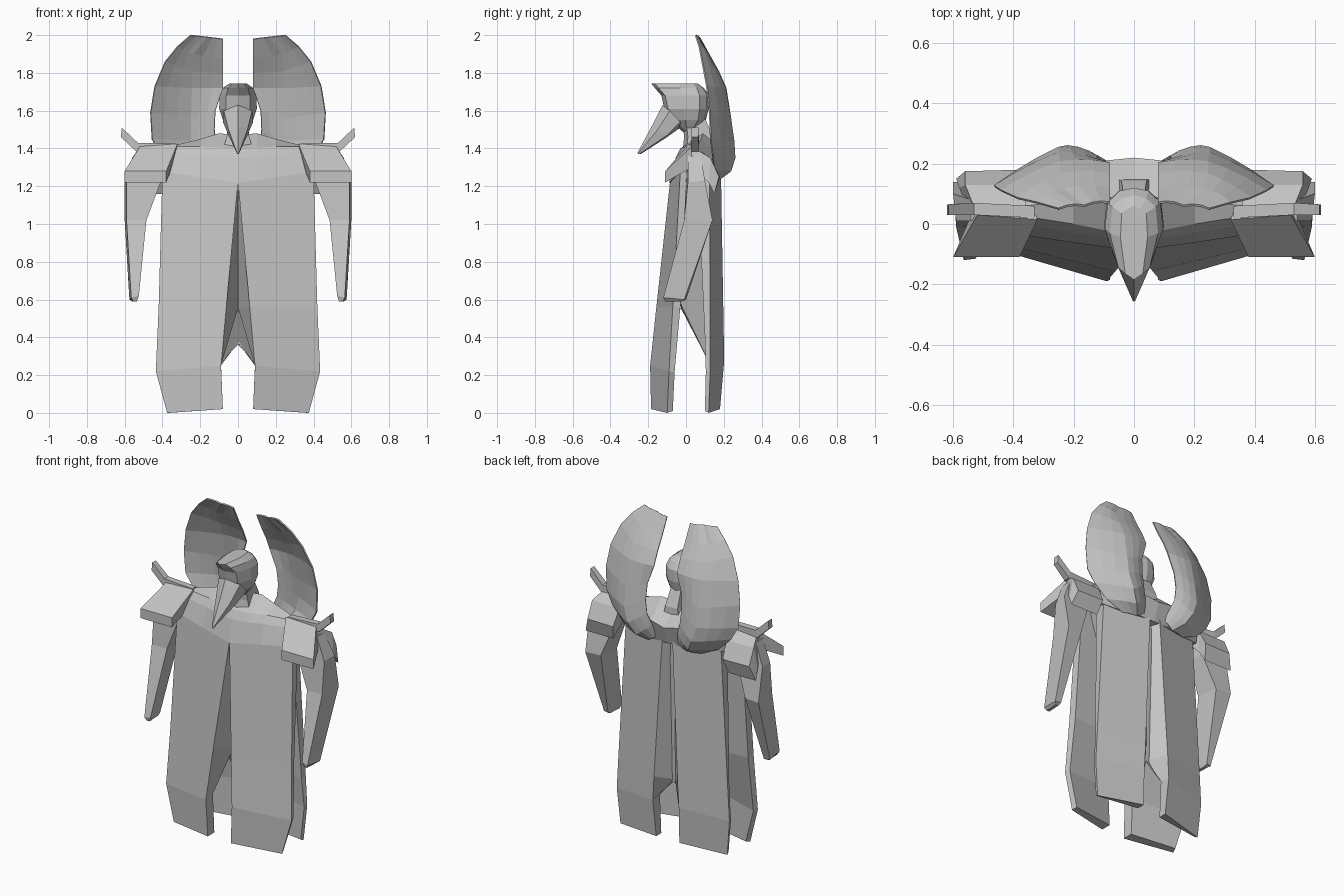
import bpy, bmesh
from mathutils import Vector

grey = bpy.data.materials.new("stone_grey")
grey.diffuse_color = (0.55, 0.55, 0.55, 1)


def build(name, rings, closed=True, mirror=False, shell=0):
    """Skin a list of equal-length point rings into one object."""
    bm = bmesh.new()
    rows = [[bm.verts.new(p) for p in r] for r in rings]
    n = len(rows[0])
    for a, b in zip(rows, rows[1:]):
        for i in range(n if closed else n - 1):
            j = (i + 1) % n
            bm.faces.new((a[i], a[j], b[j], b[i]))
    if closed:
        bm.faces.new(rows[0])
        bm.faces.new(rows[-1])
    bmesh.ops.remove_doubles(bm, verts=bm.verts, dist=0.0005)
    bmesh.ops.recalc_face_normals(bm, faces=bm.faces)
    me = bpy.data.meshes.new(name)
    bm.to_mesh(me)
    bm.free()
    me.materials.append(grey)
    ob = bpy.data.objects.new(name, me)
    bpy.context.collection.objects.link(ob)
    if shell:
        m = ob.modifiers.new("thickness", 'SOLIDIFY')
        m.thickness = shell
        m.offset = 0
    if mirror:
        m = ob.modifiers.new("mirror", 'MIRROR')
        m.use_clip = False
        m.use_mirror_merge = False
    return ob


# Split robe: slanted panels whose inner walls fold back to the centre line
build("front_robe_panel", [
    [(0, -.085, 1.22), (.40, -.03, 1.28), (.40, .02, 1.28), (0, 0, 1.25)],
    [(.062, -.157, .56), (.42, -.07, .56), (.41, -.03, .56), (.002, -.03, .55)],
    [(.09, -.19, .25), (.435, -.09, .22), (.425, -.06, .22), (.09, -.12, .26)],
    [(.08, -.185, .02), (.375, -.10, 0), (.365, -.07, .01), (.08, -.12, .02)]],
    mirror=True)
build("back_robe_panel", [
    [(.035, .185, 1.28), (.33, .125, 1.28), (.33, .06, 1.28), (0, .12, 1.28)],
    [(.082, .20, .40), (.38, .128, .40), (.37, .10, .40), (.002, .11, .37)],
    [(.09, .20, .25), (.39, .128, .22), (.385, .105, .22), (.09, .13, .26)],
    [(.08, .18, .02), (.37, .12, 0), (.365, .10, .01), (.08, .13, .02)]],
    mirror=True)

# Inner body with a hem sloping down from front to back
build("inner_body", [
    [(-.36, 0, 1.36), (0, 0, 1.36), (.36, 0, 1.36),
     (.33, .12, 1.32), (0, .14, 1.32), (-.33, .12, 1.32)],
    [(-.10, -.03, .58), (0, -.025, .55), (.10, -.03, .58),
     (.09, .12, .27), (0, .12, .36), (-.09, .12, .27)]])

# Yoke across the chest and shoulders, lofted sideways
half = [
    (0, [(-.09, 1.218), (-.055, 1.35), (-.03, 1.40), (.08, 1.47), (.22, 1.36), (.18, 1.25)]),
    (.10, [(-.076, 1.233), (-.045, 1.355), (-.02, 1.405), (.09, 1.48), (.21, 1.38), (.18, 1.25)]),
    (.20, [(-.062, 1.248), (-.03, 1.365), (0, 1.41), (.08, 1.45), (.18, 1.36), (.16, 1.25)]),
    (.36, [(-.038, 1.272), (0, 1.37), (.025, 1.41), (.06, 1.41), (.13, 1.34), (.12, 1.27)])]
sections = [(-x, s) for x, s in half[:0:-1]] + half
build("shoulder_yoke", [[(x, y, z) for y, z in s] for x, s in sections])

# Folded shoulder guards, each with an upturned spike
build("shoulder_guard", [
    [(.38, -.11, 1.28), (.60, -.11, 1.28), (.60, -.11, 1.22), (.38, -.11, 1.22)],
    [(.32, .015, 1.425), (.52, .03, 1.41), (.54, .03, 1.30), (.34, .03, 1.32)],
    [(.37, .13, 1.35), (.56, .13, 1.35), (.58, .12, 1.22), (.38, .12, 1.22)],
    [(.38, .18, 1.25), (.56, .175, 1.25), (.59, .15, 1.16), (.40, .15, 1.16)]],
    mirror=True)
build("shoulder_spike", [
    [(.33, .02, 1.425), (.33, .06, 1.425), (.34, .06, 1.38), (.34, .02, 1.38)],
    [(.53, .03, 1.43), (.53, .07, 1.43), (.54, .07, 1.385), (.54, .03, 1.385)],
    [(.615, .03, 1.51), (.615, .065, 1.51), (.62, .065, 1.46), (.62, .03, 1.46)]],
    mirror=True)

# Arms bent at the elbow and reaching slightly forward
build("arm", [
    [(.44, .01, 1.36), (.54, .01, 1.36), (.54, .08, 1.36), (.44, .08, 1.36)],
    [(.41, .0, 1.22), (.59, .01, 1.22), (.60, .10, 1.23), (.42, .10, 1.23)],
    [(.485, -.01, 1.02), (.59, -.01, 1.02), (.60, .14, 1.02), (.50, .13, 1.02)],
    [(.525, -.115, .62), (.565, -.12, .61), (.575, -.01, .60), (.54, .0, .60)],
    [(.535, -.11, .59), (.555, -.11, .59), (.56, -.02, .59), (.54, -.02, .59)]],
    mirror=True)

# Curved crescent wings: inner rim, back crease and outer rim of each rib
ribs = [
    ((.08, .07, 1.98), (.165, .06, 1.99), (.25, .05, 2.0)),
    ((.08, .12, 1.88), (.235, .115, 1.90), (.32, .07, 1.94)),
    ((.08, .165, 1.80), (.245, .165, 1.81), (.385, .085, 1.86)),
    ((.08, .20, 1.72), (.245, .205, 1.72), (.44, .11, 1.73)),
    ((.12, .21, 1.60), (.25, .235, 1.56), (.463, .125, 1.59)),
    ((.125, .22, 1.50), (.25, .252, 1.44), (.455, .13, 1.45)),
    ((.115, .22, 1.42), (.22, .258, 1.35), (.41, .14, 1.37)),
    ((.09, .205, 1.35), (.18, .235, 1.28), (.33, .15, 1.29)),
    ((.07, .18, 1.28), (.13, .18, 1.24), (.22, .16, 1.24))]


def rib(a, m, b, steps=6):
    """Points along the folded line through the crease, bulged slightly."""
    a, m, b = Vector(a), Vector(m), Vector(b)
    pts = []
    for i in range(steps + 1):
        t = i / steps
        p = a.lerp(m, t * 2) if t < .5 else m.lerp(b, t * 2 - 1)
        u = (t * 2) % 1
        pts.append(p + Vector((0, .03 * u * (1 - u), 0)))
    return pts


build("wing", [rib(*r) for r in ribs], closed=False, mirror=True, shell=.008)

# Hooded head with a jutting brow: height, half width, front, back
head = [(1.49, .045, -.02, .05), (1.55, .08, -.08, .105), (1.61, .10, -.115, .12),
        (1.68, .097, -.13, .12), (1.72, .08, -.165, .095), (1.745, .045, -.185, .06)]
rings = []
for z, w, f, b in head:
    right = [(w * .65, f + .02), (w, f * .3 + b * .2), (w * .9, b * .6), (w * .5, b - .01)]
    ring = [(0, f)] + right + [(0, b)] + [(-x, y) for x, y in right[::-1]]
    rings.append([(x, y, z) for x, y in ring])
build("hooded_head", rings)

# Long pointed beard
build("beard", [
    [(0, -.125, 1.63), (.075, -.085, 1.60), (.08, -.03, 1.54),
     (0, -.03, 1.51), (-.08, -.03, 1.54), (-.075, -.085, 1.60)],
    [(0, -.18, 1.52), (.05, -.15, 1.50), (.05, -.10, 1.47),
     (0, -.10, 1.46), (-.05, -.10, 1.47), (-.05, -.15, 1.50)],
    [(0, -.258, 1.375), (.004, -.255, 1.372), (.004, -.25, 1.37),
     (0, -.24, 1.37), (-.004, -.25, 1.37), (-.004, -.255, 1.372)]])

# Neck
build("neck", [
    [(-w, f, z), (0, f - .02, z), (w, f, z), (w * .7, b, z), (-w * .7, b, z)]
    for z, w, f, b in [(1.36, .09, 0, .15), (1.46, .06, .01, .145), (1.56, .05, 0, .10)]])
